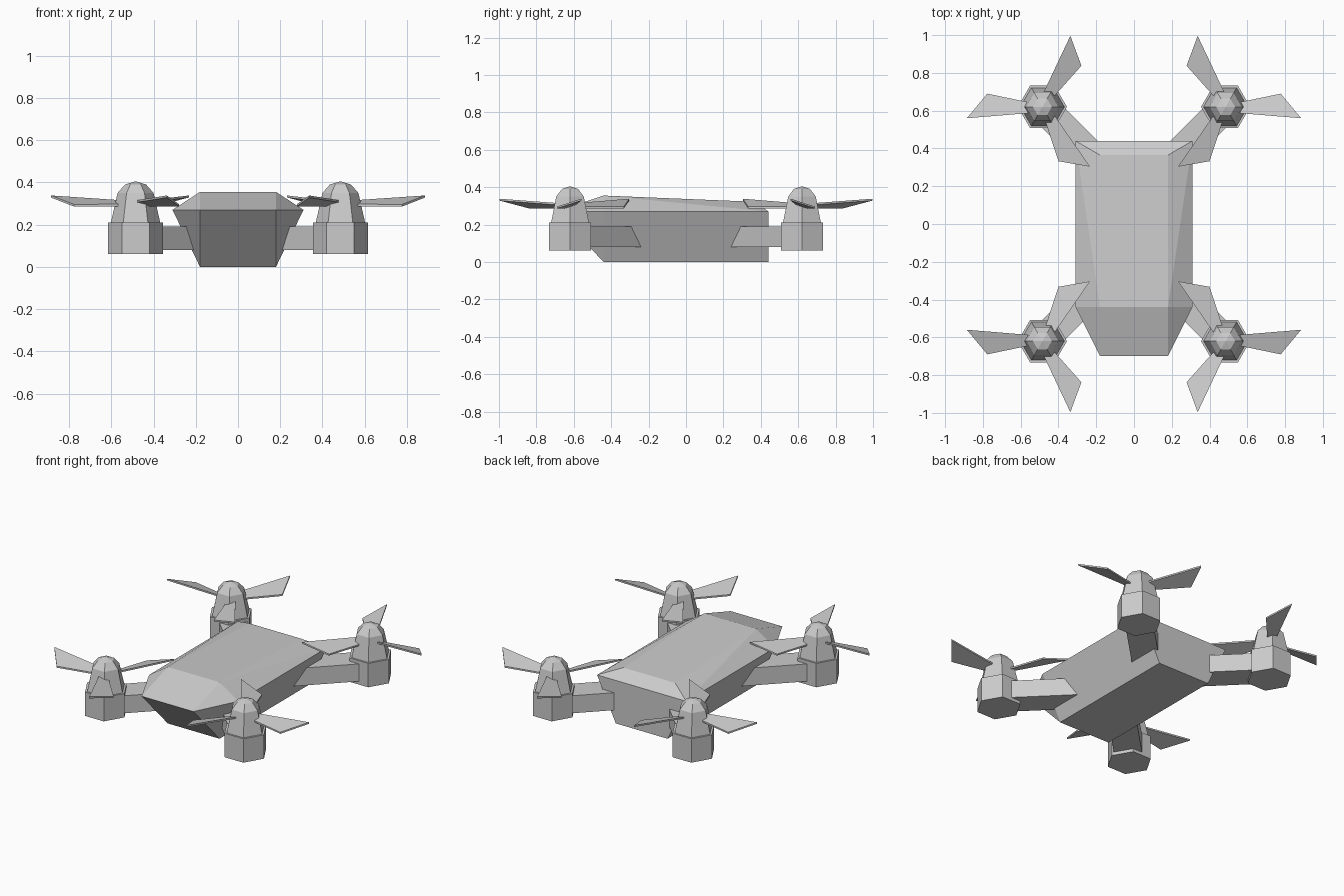
import bpy, bmesh, math
from mathutils import Vector, Matrix

if "Cube" in bpy.data.objects:
    bpy.data.objects.remove(bpy.data.objects["Cube"])

grey = bpy.data.materials.new("plain_grey")
grey.diffuse_color = (0.6, 0.6, 0.6, 1)
grey.use_nodes = True
grey.node_tree.nodes["Principled BSDF"].inputs["Base Color"].default_value = grey.diffuse_color

MX, MY = 0.485, 0.62          # motor centre in the +x +y quadrant


def finish(name, bm, mirrored=True):
    """Turn a bmesh into an object, optionally repeated in all four quadrants."""
    bmesh.ops.recalc_face_normals(bm, faces=bm.faces)
    mesh = bpy.data.meshes.new(name)
    bm.to_mesh(mesh)
    bm.free()
    mesh.materials.append(grey)
    obj = bpy.data.objects.new(name, mesh)
    bpy.context.collection.objects.link(obj)
    if mirrored:
        mod = obj.modifiers.new("four_corners", 'MIRROR')
        mod.use_axis = (True, True, False)
        mod.use_mirror_merge = False
    return obj


def prism(bm, bottom, top):
    """Closed solid between two matching outlines."""
    a = [bm.verts.new(p) for p in bottom]
    b = [bm.verts.new(p) for p in top]
    n = len(a)
    bm.faces.new(a[::-1])
    bm.faces.new(b)
    for i in range(n):
        j = (i + 1) % n
        bm.faces.new((a[i], a[j], b[j], b[i]))


def hexagon(r, z):
    return [Vector((MX + r * math.cos(k * math.pi / 3),
                    MY + r * math.sin(k * math.pi / 3), z)) for k in range(6)]


# Body: faceted hull with a wide waist, pointed nose and sloping roof
bm = bmesh.new()
for x, y, z in [(0.18, -0.44, 0), (0.18, 0.44, 0),              # floor
                (0.18, -0.70, 0.27), (0.31, -0.44, 0.27), (0.31, 0.44, 0.27),  # waist
                (0.18, -0.44, 0.355), (0.18, 0.365, 0.322)]:    # roof
    bm.verts.new((x, y, z))
    bm.verts.new((-x, y, z))
bmesh.ops.convex_hull(bm, input=bm.verts)
bmesh.ops.dissolve_limit(bm, angle_limit=math.radians(1),
                         verts=bm.verts, edges=bm.edges)
finish("body", bm, mirrored=False)

# Arms: square beams running diagonally from the body to each motor
bm = bmesh.new()
h = 0.08 / math.sqrt(2)
outline = [(0.15 + h, 0.285 - h), (MX + h, MY - h),
           (MX - h, MY + h), (0.15 - h, 0.285 + h)]
outline[1] = (outline[1][0] - 0.04, outline[1][1] - 0.04)
outline[2] = (outline[2][0] - 0.04, outline[2][1] - 0.04)
prism(bm, [(x, y, 0.08) for x, y in outline], [(x, y, 0.19) for x, y in outline])
finish("arm", bm)

# Motor housings: hexagonal pods
bm = bmesh.new()
prism(bm, hexagon(0.13, 0.06), hexagon(0.13, 0.21))
finish("motor_housing", bm)

# Motor domes: tapering hexagonal caps
bm = bmesh.new()
rings = [[bm.verts.new(p) for p in hexagon(r, z)]
         for r, z in [(0.118, 0.205), (0.085, 0.35), (0.05, 0.39)]]
for lo, hi in zip(rings, rings[1:]):
    for i in range(6):
        j = (i + 1) % 6
        bm.faces.new((lo[i], lo[j], hi[j], hi[i]))
bm.faces.new(rings[0][::-1])
tip = bm.verts.new((MX, MY, 0.405))
for i in range(6):
    bm.faces.new((rings[-1][i], rings[-1][(i + 1) % 6], tip))
finish("motor_dome", bm)

# Propellers: three twisted blades with raked tips on each motor
bm = bmesh.new()
blade = [(0.06, -0.032, 0.305), (0.40, -0.06, 0.328),
         (0.292, 0.07, 0.286), (0.06, 0.022, 0.287)]
lift = Vector((0, 0, 0.010))
for k in range(3):
    turn = Matrix.Translation((MX, MY, 0)) @ Matrix.Rotation(k * math.tau / 3, 4, 'Z')
    pts = [turn @ Vector(p) for p in blade]
    prism(bm, pts, [p + lift for p in pts])
finish("propeller_blades", bm)
